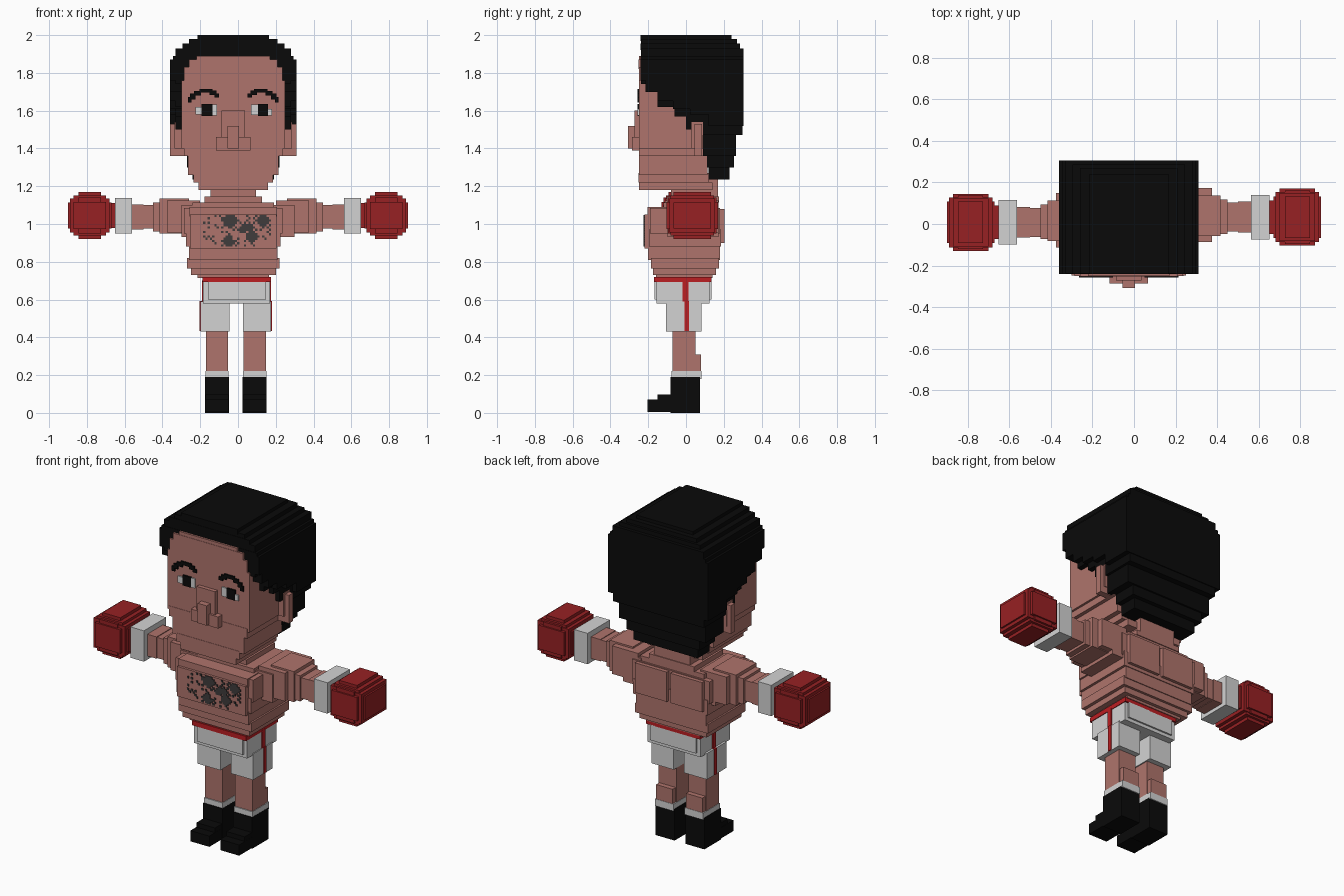
import bpy, bmesh, random

random.seed(4)
CX = -0.025  # head and torso sit slightly off centre


def material(name, rgb):
    m = bpy.data.materials.new(name)
    m.diffuse_color = (*rgb, 1)
    return m


SKIN = material("skin", (0.43, 0.175, 0.15))
BLACK = material("black", (0.003, 0.003, 0.003))
WHITE = material("white", (0.65, 0.65, 0.65))
GLOVE = material("glove_red", (0.31, 0.015, 0.017))
TRIM = material("trim_red", (0.50, 0.013, 0.016))
HAIR = material("chest_hair_grey", (0.05, 0.045, 0.045))


def finish(name, bm, mat):
    bmesh.ops.recalc_face_normals(bm, faces=bm.faces)
    me = bpy.data.meshes.new(name)
    bm.to_mesh(me)
    bm.free()
    me.materials.append(mat)
    ob = bpy.data.objects.new(name, me)
    bpy.context.collection.objects.link(ob)
    return ob


def boxes(name, mat, items):
    """One object from boxes given as (x0, x1, y0, y1, z0, z1)."""
    bm = bmesh.new()
    for x0, x1, y0, y1, z0, z1 in items:
        vs = bmesh.ops.create_cube(bm, size=1)["verts"]
        for v in vs:
            v.co = ((x0 + x1) / 2 + v.co.x * (x1 - x0),
                    (y0 + y1) / 2 + v.co.y * (y1 - y0),
                    (z0 + z1) / 2 + v.co.z * (z1 - z0))
    return finish(name, bm, mat)


def centred(rows):
    """Rows of (half width, y0, y1, z0, z1) around the body centre line."""
    return [(CX - h, CX + h, *r) for h, *r in rows]


def profile(name, mat, pts, half):
    """Extrude a y/z outline across x."""
    bm = bmesh.new()
    f = bm.faces.new([bm.verts.new((CX - half, y, z)) for y, z in pts])
    ext = bmesh.ops.extrude_face_region(bm, geom=[f])["geom"]
    for v in ext:
        if isinstance(v, bmesh.types.BMVert):
            v.co.x = CX + half
    return finish(name, bm, mat)


# Head: stepped jaw, face block and rounded forehead
boxes("head", SKIN, centred([
    (0.185, -0.25, 0.14, 1.18, 1.22),
    (0.21, -0.252, 0.12, 1.22, 1.27),
    (0.24, -0.25, 0.115, 1.26, 1.36),
    (0.262, -0.25, 0.11, 1.36, 1.42),
    (0.275, -0.248, 0.10, 1.40, 1.76),
    (0.26, -0.25, 0.10, 1.75, 1.83),
    (0.235, -0.252, 0.10, 1.82, 1.87),
    (0.195, -0.25, 0.10, 1.86, 1.89)]))
boxes("ears", SKIN, centred([
    (0.31, 0.03, 0.09, 1.40, 1.54),
    (0.335, 0.045, 0.085, 1.36, 1.53)]))
boxes("nose", SKIN, centred([
    (0.062, -0.272, -0.24, 1.44, 1.60),
    (0.092, -0.285, -0.24, 1.39, 1.46),
    (0.03, -0.308, -0.24, 1.40, 1.52)]))

# Hair: crown steps, two side layers with a stepped hairline, nape
boxes("hair_crown", BLACK, centred([
    (0.32, -0.24, 0.305, 1.86, 1.89),
    (0.305, -0.238, 0.305, 1.88, 1.93),
    (0.27, -0.24, 0.285, 1.92, 1.955),
    (0.235, -0.238, 0.27, 1.95, 1.98),
    (0.19, -0.24, 0.24, 1.97, 2.0)]))
profile("hair_outer", BLACK, [
    (-0.24, 1.87), (-0.24, 1.76), (-0.215, 1.76), (-0.215, 1.70), (-0.15, 1.70),
    (-0.15, 1.65), (-0.07, 1.65), (-0.07, 1.61), (0.02, 1.61), (0.02, 1.58),
    (0.12, 1.58), (0.12, 1.52), (0.305, 1.52), (0.305, 1.87)], 0.335)
profile("hair_inner", BLACK, [
    (-0.238, 1.90), (-0.238, 1.74), (-0.21, 1.74), (-0.21, 1.70), (-0.15, 1.70),
    (-0.15, 1.62), (-0.06, 1.62), (-0.06, 1.57), (0.0, 1.57), (0.0, 1.50),
    (0.03, 1.50), (0.03, 1.54), (0.085, 1.54), (0.085, 1.47), (0.30, 1.47),
    (0.30, 1.90)], 0.305)
boxes("hair_nape", BLACK, centred([
    (0.29, 0.09, 0.265, 1.36, 1.48),
    (0.245, 0.11, 0.255, 1.30, 1.37),
    (0.215, 0.12, 0.23, 1.235, 1.31)]))

# Eyes and brows as thin plates on the face
EYE = (-0.256, -0.24)
boxes("eye_whites", WHITE, [
    (-0.225, -0.185, *EYE, 1.58, 1.62), (-0.14, -0.11, *EYE, 1.575, 1.632),
    (0.07, 0.11, *EYE, 1.577, 1.632), (0.15, 0.18, *EYE, 1.575, 1.61)])
boxes("pupils", BLACK, [
    (-0.192, -0.135, -0.258, -0.24, 1.573, 1.635),
    (0.105, 0.16, -0.258, -0.24, 1.573, 1.635)])
brow = []
for s in (-1, 1):
    for a, b, z0, z1 in ((0.22, 0.24, 1.642, 1.672), (0.20, 0.228, 1.66, 1.69),
                         (0.17, 0.207, 1.68, 1.705), (0.11, 0.18, 1.695, 1.716),
                         (0.09, 0.125, 1.682, 1.706), (0.075, 0.10, 1.67, 1.69)):
        x = sorted((CX + s * a, CX + s * b))
        brow.append((*x, -0.257, -0.24, z0, z1))
boxes("eyebrows", BLACK, brow)

# Neck and torso
boxes("neck", SKIN, centred([
    (0.12, -0.08, 0.17, 1.10, 1.24),
    (0.152, -0.10, 0.175, 1.115, 1.145),
    (0.215, -0.12, 0.17, 1.06, 1.115)]))
boxes("torso", SKIN, centred([
    (0.19, -0.16, 0.14, 0.715, 0.775),
    (0.225, -0.175, 0.16, 0.73, 0.77),
    (0.245, -0.185, 0.175, 0.765, 0.82),
    (0.235, -0.20, 0.18, 0.81, 0.89),
    (0.25, -0.195, 0.185, 0.88, 0.97),
    (0.26, -0.19, 0.18, 0.95, 1.085)]))
boxes("chest_plate", SKIN, centred([(0.23, -0.22, 0.0, 0.87, 1.05),
                                    (0.232, -0.205, 0.0, 1.04, 1.09)]))
boxes("shoulder_blades", SKIN, [
    (CX - 0.225, CX - 0.012, 0.1, 0.203, 0.90, 1.08),
    (CX + 0.012, CX + 0.225, 0.1, 0.203, 0.90, 1.08)])

# Chest hair: diamond tufts with scattered specks
C = 0.012
TUFTS = [(-0.05, 1.015, 0.048), (0.125, 1.012, 0.045), (-0.06, 0.905, 0.034),
         (0.065, 0.92, 0.036), (0.02, 0.97, 0.03), (0.06, 0.975, 0.024)]
tuft_cells = []
for i in range(30):
    for j in range(14):
        x, z = -0.185 + C * i, 0.88 + C * j
        inside = any(abs(x - a) + abs(z - b) < r for a, b, r in TUFTS)
        oval = ((x + 0.01) / 0.19) ** 2 + ((z - 0.965) / 0.1) ** 2 < 1
        if inside or (oval and (i + j) % 2 == 0 and random.random() < 0.38):
            tuft_cells.append((x, x + C, -0.225, -0.215, z, z + C))
boxes("chest_hair", HAIR, tuft_cells)

# Arms, cuffs and gloves
GLOVE_STEPS = ((0.115, 0.10, 0.07), (0.105, 0.12, 0.09), (0.085, 0.137, 0.072),
               (0.085, 0.115, 0.106), (0.06, 0.10, 0.125), (0.06, 0.128, 0.095))
for side, s, yc in (("left", -1, 0.008), ("right", 1, 0.033)):
    def arm(name, mat, rows):
        boxes(f"{side}_{name}", mat, [
            (*sorted((s * a, s * b)), yc - h, yc + k, z0, z1)
            for a, b, h, k, z0, z1 in rows])
    arm("shoulder", SKIN, [
        (0.18, 0.30, 0.13, 0.14, 0.93, 1.10),
        (0.20, 0.375, 0.12, 0.14, 0.955, 1.125),
        (0.26, 0.415, 0.09, 0.105, 0.95, 1.135),
        (0.40, 0.45, 0.08, 0.085, 0.96, 1.115)])
    arm("forearm", SKIN, [(0.40, 0.58, 0.07, 0.07, 0.975, 1.10),
                          (0.50, 0.58, 0.074, 0.074, 0.972, 1.104)])
    arm("cuff", WHITE, [(0.562, 0.652, 0.107, 0.107, 0.95, 1.137)])
    gx, gz = s * 0.785, 1.045
    boxes(f"{side}_glove", GLOVE, [
        (gx - a, gx + a, yc - b, yc + b, gz - c, gz + c) for a, b, c in GLOVE_STEPS]
        + [(*sorted((s * 0.64, s * 0.70)), yc - 0.08, yc + 0.08, gz - 0.065, gz + 0.065)])

# Shorts: hips, front and back panels, legs, belt and side stripes
LEGS = (("left", -0.198, -0.045, -0.17), ("right", 0.026, 0.175, 0.03))
boxes("shorts", WHITE, [
    (-0.185, 0.17, -0.155, 0.125, 0.58, 0.70),
    (-0.16, 0.148, -0.166, 0.135, 0.60, 0.695)]
    + [(a, b, -0.105, 0.082, 0.432, 0.59) for _, a, b, _ in LEGS])
boxes("belt", TRIM, [(-0.188, 0.174, -0.17, 0.135, 0.692, 0.72)])
boxes("side_stripes", TRIM, [
    (-0.203, -0.19, -0.008, 0.016, 0.434, 0.592),
    (0.165, 0.180, -0.008, 0.016, 0.434, 0.592),
    (-0.190, -0.18, -0.018, 0.014, 0.58, 0.70),
    (0.165, 0.175, -0.018, 0.014, 0.58, 0.70)])

# Legs, socks and boots
for side, _, _, x in LEGS:
    w = x + 0.118
    boxes(f"{side}_leg", SKIN, [(x, w, -0.072, 0.05, 0.20, 0.45),
                                (x + 0.004, w - 0.004, 0.0, 0.08, 0.21, 0.31)])
    boxes(f"{side}_sock", WHITE, [(x - 0.003, w + 0.003, -0.078, 0.082, 0.18, 0.222)])
    boxes(f"{side}_boot", BLACK, [(x - 0.006, w + 0.004, -0.082, 0.075, 0.0, 0.19),
                                  (x - 0.003, w + 0.002, -0.15, 0.0, 0.005, 0.098),
                                  (x - 0.005, w + 0.003, -0.205, 0.0, 0.005, 0.07)])
